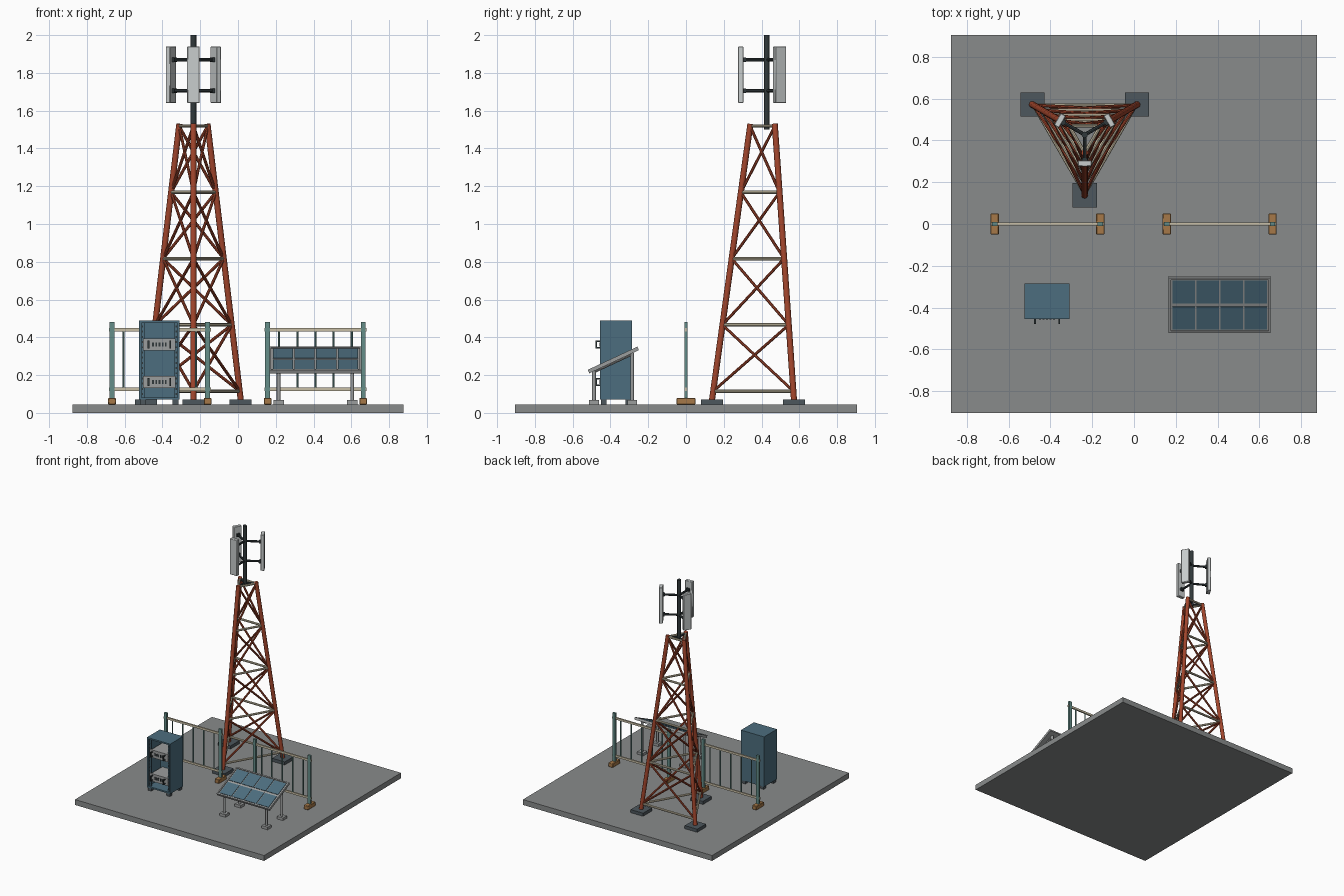
import bpy
import bmesh
from math import radians, cos, sin, pi
from mathutils import Vector, Matrix

cube = bpy.data.objects.get("Cube")
if cube:
    bpy.data.objects.remove(cube, do_unlink=True)


def material(name, rgb):
    m = bpy.data.materials.new(name)
    m.use_nodes = True
    color = (*rgb, 1.0)
    m.diffuse_color = color
    m.node_tree.nodes["Principled BSDF"].inputs["Base Color"].default_value = color
    return m


CONCRETE = material("concrete grey", (0.25, 0.26, 0.26))
FOOTING = material("dark slate", (0.075, 0.095, 0.11))
RED = material("rust red", (0.36, 0.06, 0.025))
CREAM = material("cream", (0.58, 0.52, 0.38))
DARK = material("charcoal", (0.03, 0.04, 0.043))
WHITE = material("pale grey", (0.58, 0.61, 0.61))
BLUE = material("steel blue", (0.073, 0.155, 0.21))
TEAL = material("teal green", (0.13, 0.27, 0.25))
OCHRE = material("ochre brown", (0.38, 0.19, 0.065))
METAL = material("metal grey", (0.33, 0.34, 0.34))


class Part:
    """Collects boxes and rods into one named object."""

    def __init__(self, name, mat):
        self.name, self.mat, self.bm = name, mat, bmesh.new()

    def box(self, centre, size, frame=Matrix()):
        m = frame @ Matrix.Translation(centre) @ Matrix.Diagonal((*size, 1))
        bmesh.ops.create_cube(self.bm, size=1, matrix=m)
        return self

    def rod(self, a, b, r, sides=12):
        a, b = Vector(a), Vector(b)
        d = b - a
        m = Matrix.Translation((a + b) / 2) @ d.to_track_quat('Z', 'Y').to_matrix().to_4x4()
        bmesh.ops.create_cone(self.bm, cap_ends=True, segments=sides, radius1=r,
                              radius2=r, depth=d.length, matrix=m)
        return self

    def done(self, bevel=0):
        mesh = bpy.data.meshes.new(self.name)
        self.bm.to_mesh(mesh)
        self.bm.free()
        mesh.materials.append(self.mat)
        ob = bpy.data.objects.new(self.name, mesh)
        bpy.context.collection.objects.link(ob)
        if bevel:
            mod = ob.modifiers.new("Bevel", 'BEVEL')
            mod.width, mod.segments = bevel, 1
        bpy.ops.object.select_all(action='DESELECT')
        ob.select_set(True)
        bpy.context.view_layer.objects.active = ob
        bpy.ops.object.shade_smooth_by_angle(angle=radians(35))
        return ob


# Ground slab
GROUND = 0.045
Part("ground_slab", CONCRETE).box((0, 0, GROUND / 2), (1.75, 1.81, GROUND)).done()

# Lattice tower
CX, CY = -0.236, 0.427
Z0, Z1 = 0.07, 1.53
ANGLES = [-pi / 2 + i * 2 * pi / 3 for i in range(3)]


def leg_point(i, z):
    r = 0.289 + (0.086 - 0.289) * (z - Z0) / (Z1 - Z0)
    a = ANGLES[i % 3]
    return Vector((CX + r * cos(a), CY + r * sin(a), z))


footings = Part("tower_footings", FOOTING)
legs = Part("tower_legs", RED)
braces = Part("tower_cross_braces", RED)
rings = Part("tower_horizontals", CREAM)
levels = [0.115 + 0.351 * k for k in range(5)]
for i in range(3):
    foot = leg_point(i, Z0)
    footings.box((foot.x, foot.y, 0.058), (0.116, 0.116, 0.026))
    legs.rod(foot, leg_point(i, Z1), 0.016)
    for z in levels:
        rings.rod(leg_point(i, z), leg_point(i + 1, z), 0.009, 8)
    for low, high in zip(levels, levels[1:]):
        braces.rod(leg_point(i, low), leg_point(i + 1, high), 0.008, 8)
        braces.rod(leg_point(i + 1, low), leg_point(i, high), 0.008, 8)
for part in (footings, legs, braces, rings):
    part.done()

# Mast with three sector antennas
mast = Part("mast", DARK).rod((CX, CY, 1.5), (CX, CY, 2.0), 0.015)
arms = Part("antenna_arms", DARK)
antennas = Part("sector_antennas", WHITE)
for i, a in enumerate(ANGLES):
    frame = Matrix.Translation((CX, CY, 0)) @ Matrix.Rotation(a, 4, 'Z')
    mast.rod((CX, CY, levels[-1]), leg_point(i, levels[-1]), 0.008, 8)
    antennas.box((0.137, 0, 1.79), (0.028, 0.066, 0.3), frame)
    for z in (1.705, 1.87):
        arms.rod((CX, CY, z), frame @ Vector((0.125, 0, z)), 0.009, 8)
        arms.box((0.117, 0, z), (0.014, 0.028, 0.024), frame)
mast.done()
arms.done()
antennas.done(0.003)

# Open equipment cabinet
X, Y = -0.416, -0.37
W, D, B, T = 0.214, 0.17, 0.07, 0.488
WALL, FRONT = 0.012, Y - D / 2
MID = (B + T) / 2
shell = Part("cabinet_shell", BLUE)
shell.box((X, Y + D / 2 - WALL / 2, MID), (W, WALL, T - B))
rails = Part("cabinet_rack_rails", BLUE)
holes = Part("rack_rail_holes", DARK)
feet = Part("cabinet_feet", FOOTING)
for s in (-1, 1):
    shell.box((X + s * (W - WALL) / 2, Y, MID), (WALL, D, T - B))
    shell.box((X, Y, MID + s * (T - B - WALL) / 2), (W, D, WALL))
    rails.box((X + s * 0.088, FRONT + 0.018, MID), (0.02, 0.012, T - B - 0.02))
    for k in range(14):
        holes.box((X + s * 0.089, FRONT + 0.011, B + 0.03 + k * 0.0275), (0.006, 0.004, 0.01))
    for t in (-1, 1):
        feet.box((X + s * 0.085, Y + t * 0.065, 0.058), (0.03, 0.03, 0.026))
for part in (shell, rails, holes, feet):
    part.done()

# Rack modules with handles and vent slots
modules = Part("rack_modules", METAL)
handles = Part("module_handles", DARK)
vents = Part("module_vents", DARK)
for z in (0.163, 0.362):
    modules.box((X, FRONT + 0.006, z), (0.172, 0.01, 0.064))
    modules.box((X, Y, z), (0.15, 0.14, 0.056))
    for s in (-1, 1):
        hx = X + s * 0.058
        handles.box((hx, FRONT - 0.021, z), (0.009, 0.007, 0.042))
        for t in (-1, 1):
            handles.box((hx, FRONT - 0.009, z + t * 0.0175), (0.009, 0.024, 0.007))
    for k in range(-2, 3):
        vents.box((X + k * 0.017, FRONT, z), (0.009, 0.005, 0.022))
for part in (modules, handles, vents):
    part.done()

# Two fence panels
for side, px in (("right", -0.414), ("left", 0.41)):
    posts = Part(side + "_fence_posts", TEAL)
    blocks = Part(side + "_fence_blocks", OCHRE)
    bars = Part(side + "_fence_bars", TEAL)
    beams = Part(side + "_fence_rails", CREAM)
    for s in (-1, 1):
        x = px + s * 0.253
        blocks.box((x, 0, 0.062), (0.04, 0.1, 0.034))
        posts.box((x, 0, 0.275), (0.026, 0.018, 0.414))
    for z in (0.125, 0.44):
        beams.box((px, 0, z), (0.54, 0.012, 0.017))
    for k in range(-2, 3):
        bars.rod((px + k * 0.096, 0, 0.125), (px + k * 0.096, 0, 0.44), 0.0055, 8)
    for part in (posts, bars, beams):
        part.done()
    blocks.done(0.003)

# Tilted solar panel
PX, PY, PZ = 0.41, -0.385, 0.28
TILT = radians(25)
frame = Matrix.Translation((PX, PY, PZ)) @ Matrix.Rotation(TILT, 4, 'X')
panel = Part("solar_panel_frame", METAL).box((0, 0, -0.003), (0.488, 0.29, 0.012), frame)
cells = Part("solar_cells", BLUE)
for s in (-1, 1):
    panel.box((s * 0.239, 0, 0), (0.01, 0.29, 0.02), frame)
    panel.box((0, s * 0.14, 0), (0.488, 0.01, 0.02), frame)
    for k in range(4):
        cells.box(((k - 1.5) * 0.115, s * 0.069, 0.0045), (0.107, 0.119, 0.005), frame)
panel.done()
cells.done()

# Panel stand
stand = Part("solar_stand_legs", METAL)
pads = Part("solar_stand_pads", METAL)
for sx in (-1, 1):
    ends = []
    for y in (-0.487, -0.285):
        top = PZ + (y - PY) * sin(TILT) / cos(TILT) - 0.01
        ends.append((PX + sx * 0.195, y, top - 0.004))
        stand.rod((PX + sx * 0.195, y, GROUND), (PX + sx * 0.195, y, top), 0.01)
        pads.box((PX + sx * 0.195, y, 0.056), (0.056, 0.052, 0.022))
    stand.rod(ends[0], ends[1], 0.008, 8)
stand.done()
pads.done()
